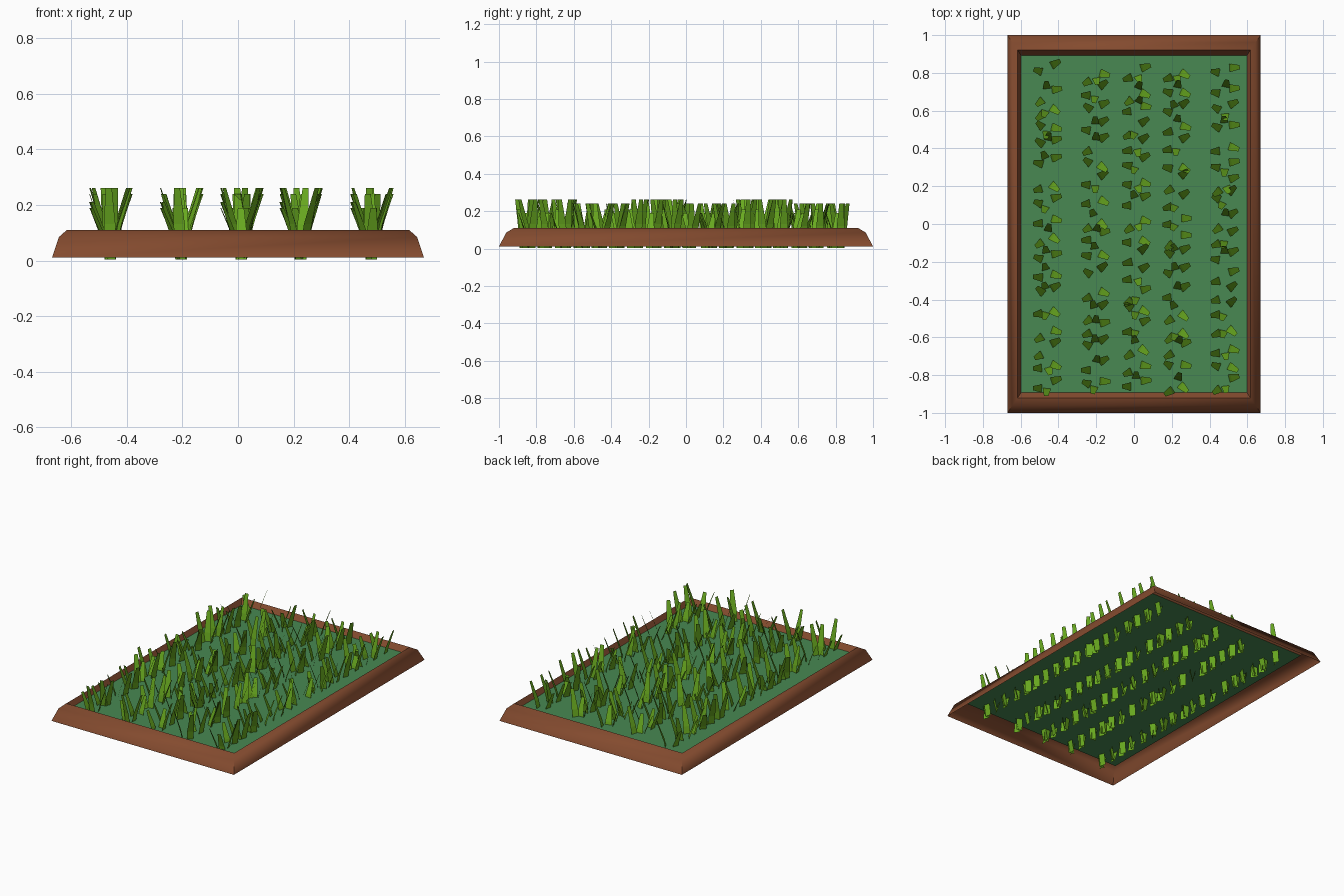
import bpy, bmesh, math, random
from mathutils import Vector

if "Cube" in bpy.data.objects:
    bpy.data.objects.remove(bpy.data.objects["Cube"])

random.seed(4)


def material(name, rgb):
    m = bpy.data.materials.new(name)
    m.diffuse_color = (*rgb, 1)
    m.use_nodes = True
    m.node_tree.nodes["Principled BSDF"].inputs["Base Color"].default_value = m.diffuse_color
    return m


BROWN = material("clay brown", (0.23, 0.07, 0.028))
BED = material("bed green", (0.065, 0.25, 0.085))
LEAF = material("leaf green", (0.14, 0.40, 0.014))


def make_object(name, bm, mat, smooth=False):
    me = bpy.data.meshes.new(name)
    for f in bm.faces:
        f.smooth = smooth
    bm.to_mesh(me)
    bm.free()
    me.materials.append(mat)
    ob = bpy.data.objects.new(name, me)
    bpy.context.collection.objects.link(ob)
    if smooth:
        bpy.context.view_layer.objects.active = ob
        ob.select_set(True)
        bpy.ops.object.shade_smooth_by_angle(angle=math.radians(60))
        ob.select_set(False)
    return ob


HX, HY = 0.67, 1.0
BED_Z, BED_SCALE = 0.076, 0.893


def ring(bm, s, z):
    return [bm.verts.new((sx * HX * s, sy * HY * s, z))
            for sx, sy in ((-1, -1), (1, -1), (1, 1), (-1, 1))]


# Raised border: an open shell with a bevelled outer edge and a sloped inner lip
bm = bmesh.new()
profile = [(1.0, 0.01), (0.962, 0.085), (0.92, 0.11), (BED_SCALE, BED_Z)]
rings = [ring(bm, s, z) for s, z in profile]
for a, b in zip(rings, rings[1:]):
    for i in range(4):
        j = (i + 1) % 4
        bm.faces.new((a[i], a[j], b[j], b[i]))
make_object("border", bm, BROWN, smooth=True)

# Flat planted bed
bm = bmesh.new()
bm.faces.new(ring(bm, BED_SCALE, BED_Z))
make_object("bed", bm, BED)


def blade(bm, x, y, angle, height, reach):
    """Flat tapered blade leaning outwards along the given angle."""
    out = Vector((math.cos(angle), math.sin(angle), 0))
    side = Vector((-out.y, out.x, 0))
    root = Vector((x, y, 0))
    rows = []
    for r, z, w in ((0.008, 0.003, 0.019), (0.45 * reach, height * 0.5, 0.021),
                    (reach, height, 0.011)):
        p = root + out * r + Vector((0, 0, z))
        rows.append((bm.verts.new(p - side * w), bm.verts.new(p + side * w)))
    for a, b in zip(rows, rows[1:]):
        bm.faces.new((a[0], a[1], b[1], b[0]))


# Five rows of sprouting tufts, each tuft with right, left and lengthwise blades
for n, x in enumerate((-0.46, -0.205, 0.012, 0.225, 0.48)):
    bm = bmesh.new()
    for k in range(18):
        y = -0.835 + k * 0.097 + random.uniform(-0.012, 0.012)
        tall = 0.262 if (k // 3) % 2 == 0 else 0.24
        low = random.choice((0.19, 0.21, tall))
        swing = lambda: random.uniform(-0.75, 0.75)
        blade(bm, x, y, swing(), tall, 0.08)
        blade(bm, x, y - 0.03, math.pi + swing(), low, 0.075)
        if random.random() < 0.8:
            blade(bm, x, y - 0.01, random.choice((-1, 1)) * math.pi / 2 + swing() * 0.6,
                  random.choice((0.19, tall)), 0.06)
    make_object("sprout_row_%d" % (n + 1), bm, LEAF)
